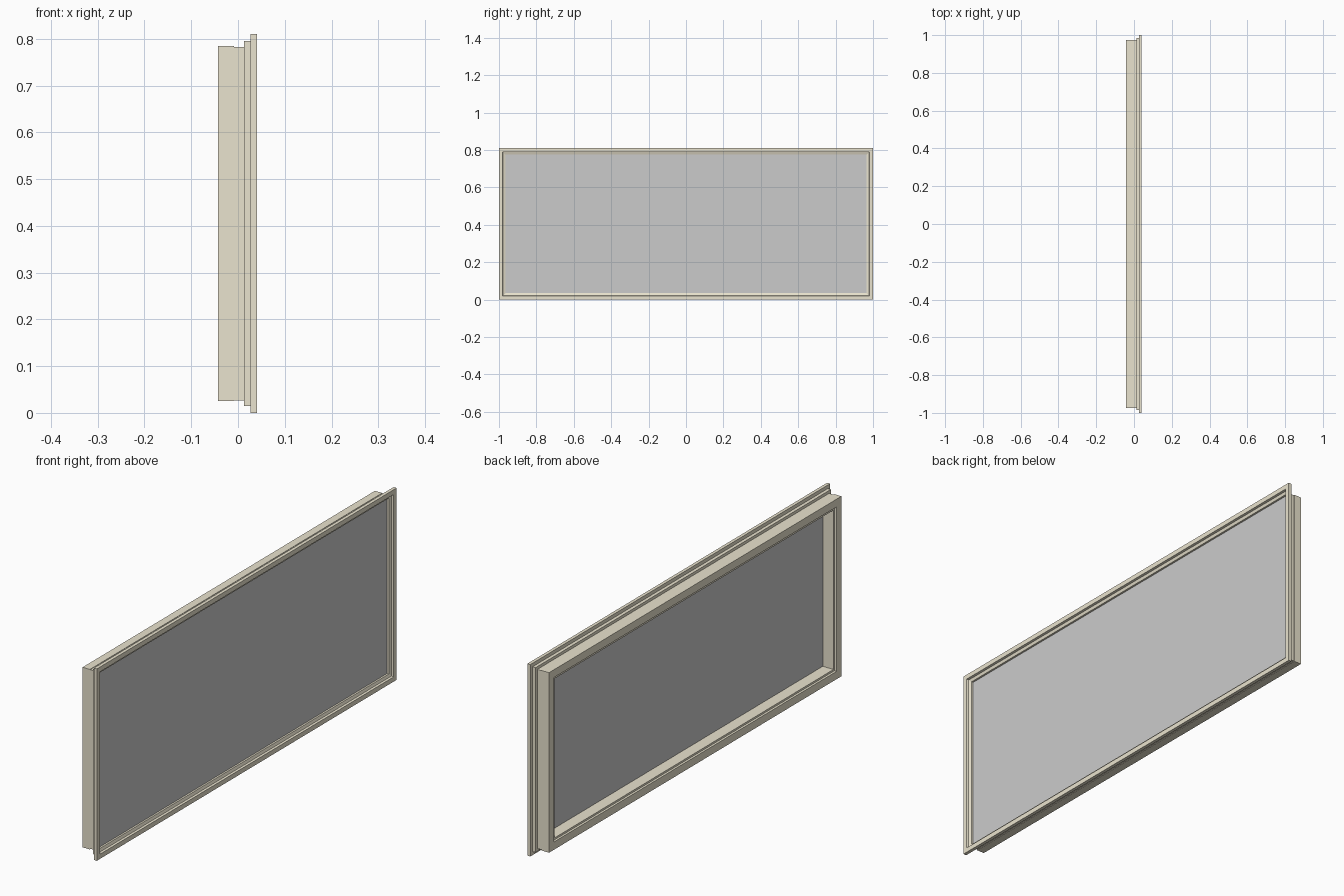
import bpy, bmesh

if "Cube" in bpy.data.objects:
    bpy.data.objects.remove(bpy.data.objects["Cube"])

HALF_Y, HALF_Z = 1.0, 0.405


def material(name, color):
    mat = bpy.data.materials.new(name)
    mat.diffuse_color = color
    mat.use_nodes = True
    mat.node_tree.nodes["Principled BSDF"].inputs["Base Color"].default_value = mat.diffuse_color
    return mat


def add_object(name, bm, mat=None):
    bmesh.ops.recalc_face_normals(bm, faces=bm.faces)
    mesh = bpy.data.meshes.new(name)
    bm.to_mesh(mesh)
    bm.free()
    obj = bpy.data.objects.new(name, mesh)
    bpy.context.collection.objects.link(obj)
    if mat:
        mesh.materials.append(mat)
    return obj


def mitred_ring(name, profile, mat):
    """Sweep a closed (x, inset) section around the rectangle."""
    bm = bmesh.new()
    rings = []
    for sy, sz in ((-1, -1), (1, -1), (1, 1), (-1, 1)):
        rings.append([bm.verts.new((x, sy * (HALF_Y - i), HALF_Z + sz * (HALF_Z - i)))
                      for x, i in profile])
    n = len(profile)
    for c in range(4):
        a, b = rings[c], rings[(c + 1) % 4]
        for k in range(n):
            j = (k + 1) % n
            bm.faces.new((a[k], a[j], b[j], b[k]))
    return add_object(name, bm, mat)


tan = material("frame_tan", (0.82, 0.77, 0.62, 1))

# Stepped frame with front flange, back rim and pane rebate
mitred_ring("window_frame", [
    (0.041, 0.0), (0.027, 0.0),
    (0.027, 0.015), (0.013, 0.015),
    (0.013, 0.027), (-0.009, 0.027),
    (-0.009, 0.025), (-0.043, 0.025),
    (-0.043, 0.058), (-0.037, 0.061), (-0.037, 0.069),
    (0.013, 0.069), (0.013, 0.034),
    (0.028, 0.034), (0.032, 0.022), (0.041, 0.020),
], tan)

# Pane sitting in the rebate
bm = bmesh.new()
bmesh.ops.create_cube(bm, size=1)
for v in bm.verts:
    v.co = (0.0165 + v.co.x * 0.007,
            v.co.y * 2 * (HALF_Y - 0.034),
            HALF_Z + v.co.z * 2 * (HALF_Z - 0.034))
add_object("glass_pane", bm)
